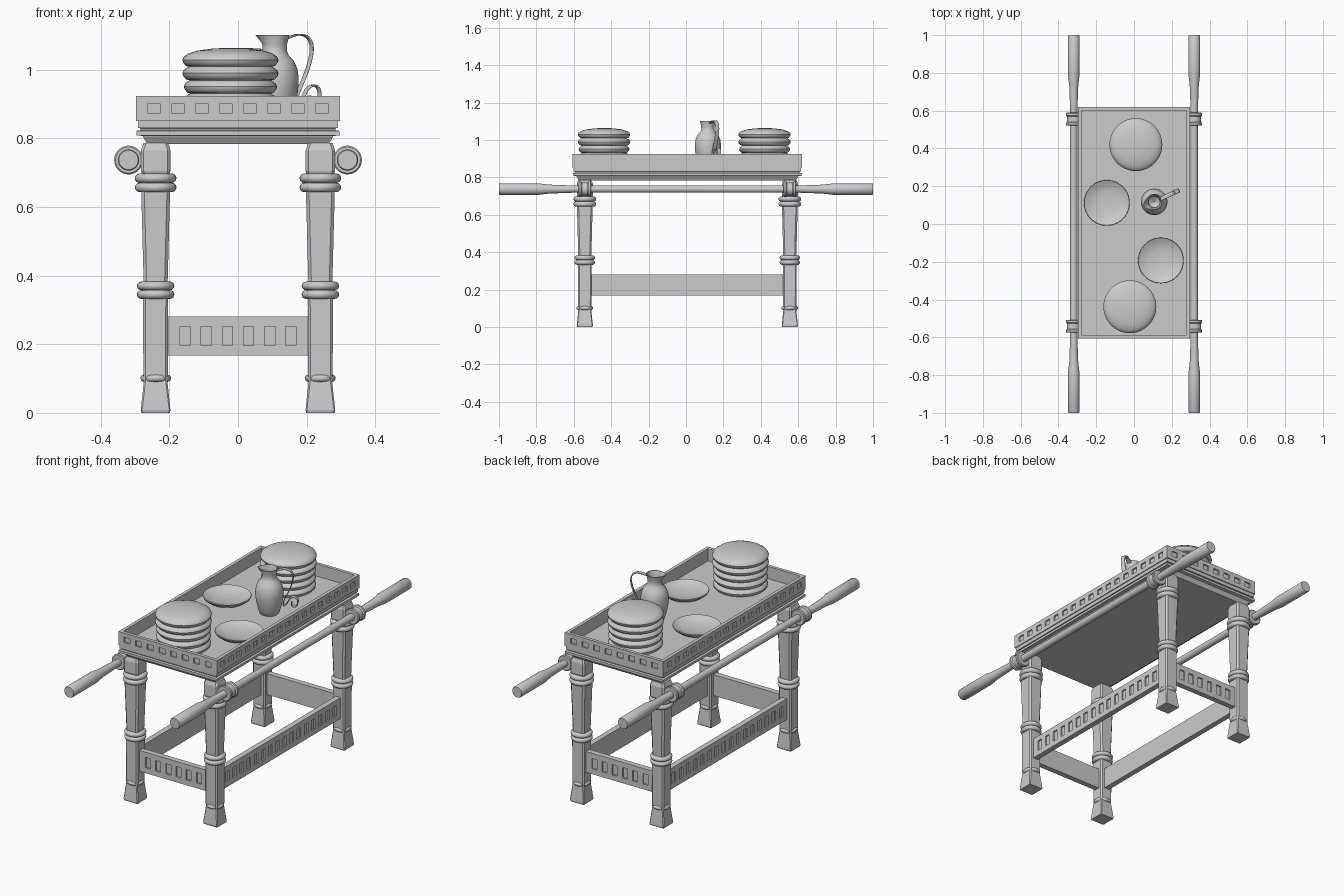
import bpy, bmesh
from math import sin, cos, pi, radians
from mathutils import Vector

if "Cube" in bpy.data.objects:
    bpy.data.objects.remove(bpy.data.objects["Cube"])

CY = 0.007                      # table centre in y
LX, LY = 0.24, 0.548            # leg offsets


def finish(name, bm, loc=(0, 0, 0), rot=(0, 0, 0), smooth=True):
    bmesh.ops.recalc_face_normals(bm, faces=bm.faces)
    me = bpy.data.meshes.new(name)
    bm.to_mesh(me)
    bm.free()
    ob = bpy.data.objects.new(name, me)
    bpy.context.collection.objects.link(ob)
    ob.location, ob.rotation_euler = loc, rot
    if smooth:
        bpy.ops.object.select_all(action='DESELECT')
        ob.select_set(True)
        bpy.context.view_layer.objects.active = ob
        bpy.ops.object.shade_smooth_by_angle(angle=radians(35))
    return ob


def loft(name, rings, **kw):
    """Skin a stack of closed rings and cap both ends."""
    bm = bmesh.new()
    vs = [[bm.verts.new(p) for p in r] for r in rings]
    n = len(rings[0])
    for a, b in zip(vs, vs[1:]):
        for i in range(n):
            j = (i + 1) % n
            bm.faces.new((a[i], a[j], b[j], b[i]))
    bm.faces.new(vs[0])
    bm.faces.new(vs[-1])
    return finish(name, bm, **kw)


def lathe(name, profile, n=40, **kw):
    return loft(name, [[(r * cos(2 * pi * i / n), r * sin(2 * pi * i / n), z)
                        for i in range(n)] for r, z in profile], **kw)


def chamfered(hx, hy, c, z):
    return [(hx, -hy + c, z), (hx, hy - c, z), (hx - c, hy, z), (-hx + c, hy, z),
            (-hx, hy - c, z), (-hx, -hy + c, z), (-hx + c, -hy, z), (hx - c, -hy, z)]


def rect(hx, hy, z):
    return [(hx, -hy, z), (hx, hy, z), (-hx, hy, z), (-hx, -hy, z)]


def slotted_panel(name, length, height, thick, count, pitch, sw, sh, loc, turn):
    """Board whose outer (-y) face carries a row of recessed slots."""
    xs = [-length / 2]
    for i in range(count):
        c = (i - (count - 1) / 2) * pitch
        xs += [c - sw / 2, c + sw / 2]
    xs.append(length / 2)
    zs = [-height / 2, -sh / 2, sh / 2, height / 2]
    bm = bmesh.new()
    v = [[bm.verts.new((x, -thick / 2, z)) for z in zs] for x in xs]
    slots = []
    for i in range(len(xs) - 1):
        for j in range(3):
            f = bm.faces.new((v[i][j], v[i + 1][j], v[i + 1][j + 1], v[i][j + 1]))
            if i % 2 and j == 1:
                slots.append(f)
    edge = [e for e in bm.edges if e.is_boundary]
    res = bmesh.ops.extrude_edge_only(bm, edges=edge)['geom']
    bmesh.ops.translate(bm, vec=(0, thick, 0),
                        verts=[g for g in res if isinstance(g, bmesh.types.BMVert)])
    bmesh.ops.holes_fill(bm, edges=[e for e in bm.edges if e.is_boundary], sides=0)
    # recess each slot: add side walls and a pushed-in floor
    for f in slots:
        new = bmesh.ops.extrude_face_region(bm, geom=[f])['geom']
        bmesh.ops.translate(bm, vec=(0, 0.008, 0),
                            verts=[g for g in new if isinstance(g, bmesh.types.BMVert)])
        if f.is_valid:
            bm.faces.remove(f)
    return finish(name, bm, loc=loc, rot=(0, 0, turn), smooth=False)


# Table top: moulded body, its upper face is the tray floor
HX, HY, T = 0.297, 0.613, 0.018
body = [(.033, .784), (.02, .804), (.02, .807), (.001, .809), (.001, .822),
        (.013, .824), (.013, .829), (.005, .831), (.005, .851), (.01, .852), (.01, .857)]
loft("table_top", [rect(HX - d, HY - d, z) for d, z in body], loc=(0, CY, 0), smooth=False)

# Rim boards and lower rails, slotted on the outside
for side, s, turn in (("front", -1, 0), ("back", 1, pi)):
    slotted_panel(side + "_rim", 2 * HX, .073, T, 8, .07, .036, .029,
                  (0, CY + s * (HY - T / 2), .887), turn)
    slotted_panel(side + "_rail", .42, .114, .03, 6, .0615, .03, .056,
                  (0, CY + s * LY, .224), turn)
for side, s, turn in (("left", -1, -pi / 2), ("right", 1, pi / 2)):
    slotted_panel(side + "_rim", 2 * (HY - T), .073, T, 17, .07, .036, .029,
                  (s * (HX - T / 2), CY, .887), turn)
    slotted_panel(side + "_rail", 1.04, .114, .03, 16, .0615, .03, .056,
                  (s * LX, CY, .224), turn)

# Legs: (half width, chamfer, z), with turned rings (major, minor, z)
leg = [(.041, .003, 0), (.043, .003, .008), (.042, .004, .02), (.034, .005, .095),
       (.036, .007, .11), (.0365, .007, .34), (.035, .009, .38), (.042, .009, .645),
       (.038, .009, .69), (.043, .008, .705), (.043, .008, .765), (.036, .008, .786)]
rings = [(.047, .0135, .684), (.047, .0135, .657), (.042, .0125, .370),
         (.042, .0125, .345), (.034, .0105, .101)]
for sx in (-1, 1):
    for sy in (-1, 1):
        x, y = sx * LX, CY + sy * LY
        loft("leg", [chamfered(h, h, c, z) for h, c, z in leg], loc=(x, y, 0), smooth=False)
        for R, r, z in rings:
            lathe("leg_ring", [(max(R + r * cos(a), .002), z + r * sin(a)) for a in
                               [pi * (k / 10 - .5) for k in range(11)]], n=32, loc=(x, y, 0))
        # Pole holder: flanged sleeve
        lathe("pole_holder", [(.038, -.034), (.042, -.03), (.042, -.02), (.036, -.014),
                              (.036, .014), (.042, .02), (.042, .03), (.038, .034)],
              n=32, loc=(sx * .319, y, .737), rot=(pi / 2, 0, 0))

# Carrying poles with thicker grips
half = [(.028, 1), (.031, .995), (.031, .79), (.024, .735), (.019, .6)]
for sx in (-1, 1):
    lathe("carrying_pole", [(r, -y) for r, y in half] + half[::-1], n=32,
          loc=(sx * .319, 0, .737), rot=(pi / 2, 0, 0))

# Two stacks of round loaves
loaf = [(.002, -.02), (.11, -.02), (.129, -.015), (.138, -.005), (.14, .003), (.136, .012),
        (.122, .022), (.095, .03), (.055, .0355), (.02, .0375), (.002, .038)]
for x, y in ((.01, .42), (-.022, -.438)):
    for i in range(5):
        k = .97 + .03 * (i > 2)
        lathe("loaf", [(r * k, z) for r, z in loaf], loc=(x, y, .87 + .039 * i))

# Shallow dishes
dish = [(.002, 0), (.07, 0), (.1, .009), (.117, .022), (.121, .03), (.119, .033),
        (.114, .031), (.095, .02), (.06, .012), (.002, .01)]
for x, y in ((-.144, .112), (.142, -.193)):
    lathe("dish", dish, loc=(x, y, .857))

# Jug with a pulled spout
jx, jy, tilt = .107, .117, radians(25)
jug = lathe("jug", [(.002, .857), (.044, .857), (.05, .865), (.058, .89), (.066, .925),
                    (.07, .96), (.0695, .98), (.066, 1.003), (.055, 1.027), (.041, 1.042),
                    (.035, 1.055), (.036, 1.075), (.043, 1.102), (.039, 1.102),
                    (.031, 1.075), (.03, 1.05), (.002, 1.03)], loc=(jx, jy, 0))
for v in jug.data.vertices:
    d = Vector((v.co.x, v.co.y))
    if v.co.z > 1.09:
        f = max(0, d.normalized().dot(Vector((-cos(tilt), -sin(tilt)))))
        d *= 1 + .4 * f ** 6
        v.co.x, v.co.y = d

# Ribbon handle ending in a curl
path = [(.036, 1.09), (.065, 1.104), (.105, 1.1), (.122, 1.07), (.113, 1.02), (.09, .965),
        (.07, .925), (.07, .9), (.09, .915), (.105, .95), (.135, .957), (.147, .93),
        (.135, .9), (.11, .905), (.112, .925)]
cu = bpy.data.curves.new("jug_handle", 'CURVE')
cu.dimensions, cu.fill_mode = '2D', 'NONE'
cu.extrude, cu.bevel_depth, cu.bevel_resolution = .009, .0025, 1
sp = cu.splines.new('NURBS')
sp.points.add(len(path) - 1)
for p, (u, z) in zip(sp.points, path):
    p.co = (u, z, 0, 1)
sp.use_endpoint_u, sp.order_u, sp.resolution_u = True, 3, 6
handle = bpy.data.objects.new("jug_handle", cu)
handle.location, handle.rotation_euler = (jx, jy, 0), (pi / 2, 0, tilt)
bpy.context.collection.objects.link(handle)
